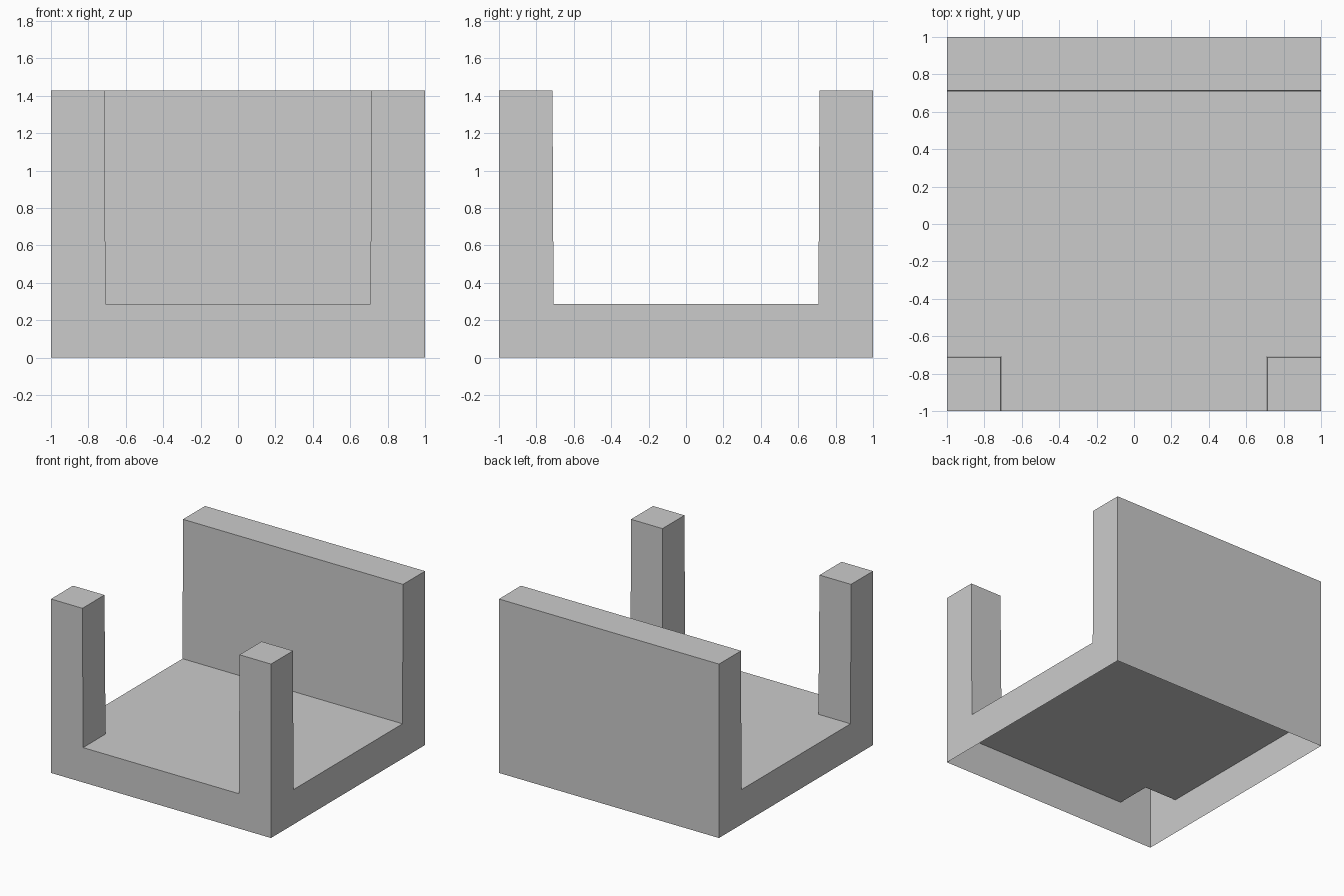
import bpy, bmesh, math
from mathutils import Matrix, Vector

if "Cube" in bpy.data.objects:
    bpy.data.objects.remove(bpy.data.objects["Cube"])

FLOOR, TOP = 0.286, 1.429
INNER_LOW, INNER_TOP = 0.708, 0.714   # inner faces lean very slightly

bm = bmesh.new()

# Base slab, open underneath
bmesh.ops.create_cube(bm, size=1.0, matrix=Matrix.Translation((0, 0, FLOOR / 2))
                      @ Matrix.Diagonal((2, 2, FLOOR, 1)))
bottom = [f for f in bm.faces if f.normal.z < -0.9]
bmesh.ops.delete(bm, geom=bottom, context='FACES_ONLY')

# Cut the slab into a 3 x 3 grid
for axis in (0, 1):
    for side in (-1, 1):
        normal = Vector((0, 0, 0))
        normal[axis] = 1
        bmesh.ops.bisect_plane(bm, geom=bm.verts[:] + bm.edges[:] + bm.faces[:],
                               plane_co=normal * side * INNER_LOW, plane_no=normal)

# Raise the two front posts and the full-width back wall
bm.normal_update()
raised = []
for f in bm.faces:
    c = f.calc_center_median()
    if f.normal.z > 0.9 and (c.y > INNER_LOW or (c.y < -INNER_LOW and abs(c.x) > INNER_LOW)):
        raised.append(f)
result = bmesh.ops.extrude_face_region(bm, geom=raised)
for v in [g for g in result["geom"] if isinstance(g, bmesh.types.BMVert)]:
    v.co.z = TOP
    for axis in (0, 1):
        if abs(v.co[axis]) < 0.9:
            v.co[axis] = math.copysign(INNER_TOP, v.co[axis])
old = [f for f in raised if f.is_valid]
if old:
    bmesh.ops.delete(bm, geom=old, context='FACES_ONLY')

# Merge the flat pieces back into clean faces
bmesh.ops.dissolve_limit(bm, angle_limit=math.radians(0.1),
                         verts=bm.verts[:], edges=bm.edges[:])
bmesh.ops.recalc_face_normals(bm, faces=bm.faces[:])

mesh = bpy.data.meshes.new("tray_with_wall_and_posts")
bm.to_mesh(mesh)
bm.free()
bpy.context.collection.objects.link(bpy.data.objects.new("tray_with_wall_and_posts", mesh))
